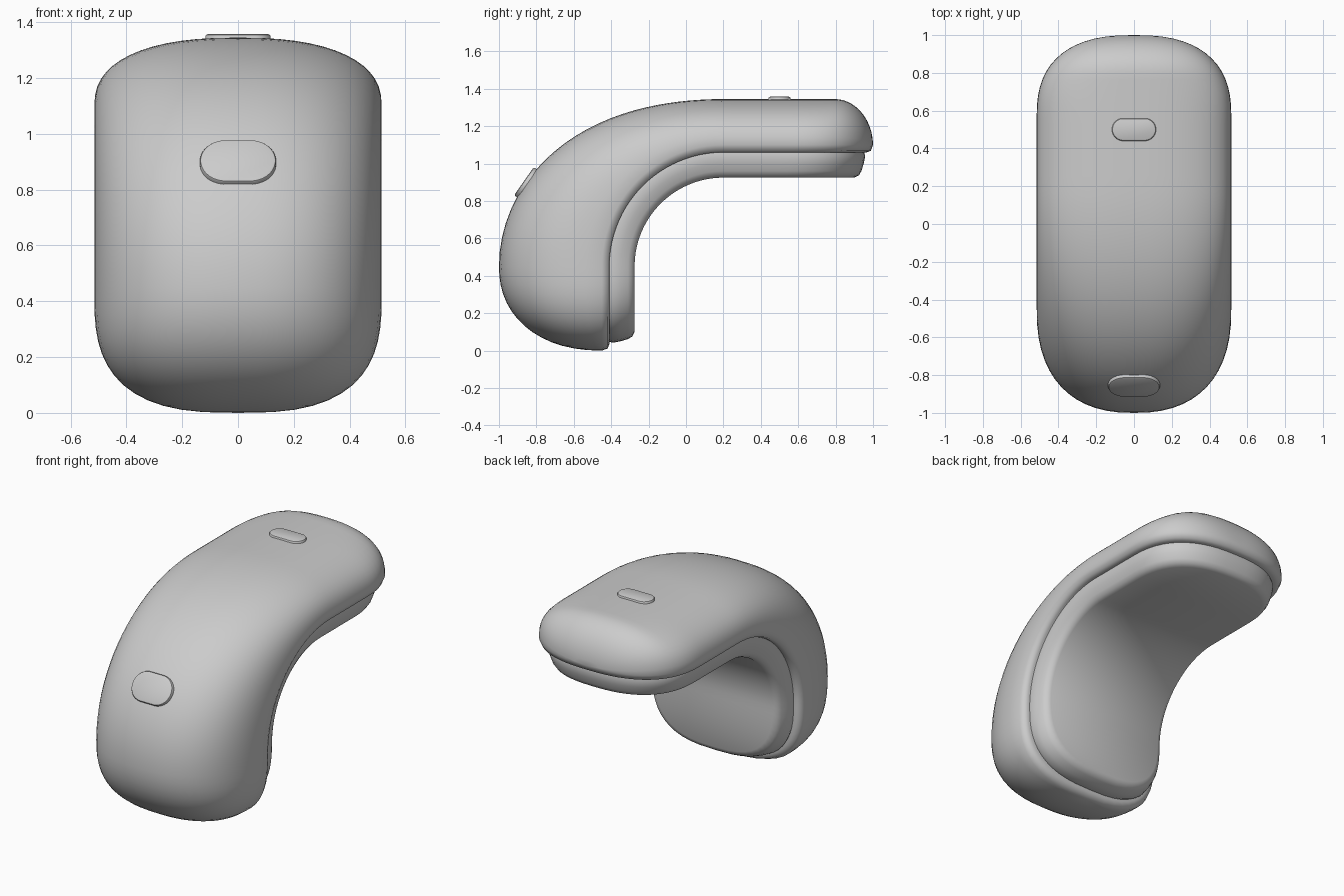
import bpy, bmesh
from math import sin, cos, pi
from mathutils import Vector, Matrix

cube = bpy.data.objects.get("Cube")
if cube:
    bpy.data.objects.remove(cube)

grey = bpy.data.materials.new("neutral grey")
grey.use_nodes = True
grey.diffuse_color = (0.6, 0.6, 0.6, 1)
grey.node_tree.nodes["Principled BSDF"].inputs["Base Color"].default_value = (0.6, 0.6, 0.6, 1)

# Spine: upright straight, quarter bend, level straight
CY, CZ, R = 0.2, 0.45, 0.61
BEND = R * pi / 2
LEVEL = 0.8
TOTAL = CZ + BEND + LEVEL
WIDTH = 0.515
LIP = 0.04


def spine_angle(s):
    return min(max((s - CZ) / R, 0), pi / 2)


def place(s, x, h):
    """Point at spine length s, sideways x, outward offset h."""
    a = spine_angle(s)
    y = CY - (R + h) * cos(a) + max(s - CZ - BEND, 0)
    z = CZ + (R + h) * sin(a) + min(s - CZ, 0)
    return Vector((x, y, z))


def falloff(d, length, n):
    """Superellipse rounding towards an end, d away from it."""
    k = max(1 - max(d, 0) / length, 0)
    return max(1 - k ** n, 0) ** (1 / n)


def half_width(s):
    return falloff(s, 0.42, 2.8) * falloff(TOTAL - s, 0.43, 2.5)


def surface(s):
    """Height of the shell crown above the spine."""
    a = spine_angle(s)
    return 0.4375 + 0.1525 * cos(2 * a) - 0.012 * sin(2 * a) ** 2


def crown(s):
    ends = falloff(s, 0.45, 2.2) * falloff(TOTAL - s, 0.2, 1.95)
    return (surface(s) - LIP) * ends


def inset_point(s, inset, h, side):
    t = inset + s * (TOTAL - 2 * inset) / TOTAL
    return place(t, side * (WIDTH - inset) * half_width(s), h)


# Stations are denser at both ends
stations = [CZ * (1 - cos(pi / 2 * i / 14)) for i in range(14)]
stations += [CZ + BEND * i / 24 for i in range(24)]
stations += [TOTAL - LEVEL * (1 - cos(pi / 2 * i / 22)) for i in range(22, -1, -1)]


def finish(name, bm, angle):
    bmesh.ops.remove_doubles(bm, verts=bm.verts, dist=0.0002)
    bmesh.ops.recalc_face_normals(bm, faces=bm.faces)
    mesh = bpy.data.meshes.new(name)
    bm.to_mesh(mesh)
    bm.free()
    mesh.materials.append(grey)
    obj = bpy.data.objects.new(name, mesh)
    bpy.context.collection.objects.link(obj)
    bpy.ops.object.select_all(action="DESELECT")
    obj.select_set(True)
    bpy.context.view_layer.objects.active = obj
    bpy.ops.object.shade_smooth_by_angle(angle=angle)
    return obj


def loft(name, section):
    """Skin closed cross-sections along the spine."""
    bm = bmesh.new()
    rows = [[bm.verts.new(p) for p in section(s)] for s in stations]
    for a, b in zip(rows, rows[1:]):
        for i in range(len(a)):
            j = (i + 1) % len(a)
            bm.faces.new((a[i], a[j], b[j], b[i]))
    return finish(name, bm, 0.9)


def shell_section(s):
    lip = [(0.035, 0), (0.012, 0.008)]
    left = [inset_point(s, i, h, -1) for i, h in lip]
    right = [inset_point(s, i, h, 1) for i, h in reversed(lip)]
    dome, n = [], 2.4
    for k in range(-14, 15):
        a = pi / 2 * k / 14
        x = abs(sin(a)) ** (2 / n) * (1 if k > 0 else -1)
        h = max(cos(a), 0) ** (2 / n)
        dome.append(place(s, x * WIDTH * half_width(s), LIP + crown(s) * h))
    return left + dome + right


def pad_section(s):
    side = [(0.05, 0.01), (0.042, -0.02), (0.05, -0.06), (0.062, -0.1),
            (0.075, -0.122), (0.1, -0.135)]
    left = [inset_point(s, i, h, -1) for i, h in side]
    right = [inset_point(s, i, h, 1) for i, h in reversed(side)]
    return left + right


loft("outer_shell", shell_section)
loft("inner_pad", pad_section)


def button(name, centre, tilt, half_length, radius, height):
    """Rounded slot-shaped button standing proud of the shell."""
    bm = bmesh.new()
    rings = []
    for shrink, z in ((0, -0.05), (0, height - 0.008), (0.003, height - 0.003), (0.01, height)):
        ring = []
        for k in range(32):
            a = 2 * pi * (k + 0.5) / 32
            r = radius - shrink
            cx = (half_length - radius) * (1 if cos(a) > 0 else -1)
            ring.append(bm.verts.new((cx + r * cos(a), r * sin(a), z)))
        rings.append(ring)
    for a, b in zip(rings, rings[1:]):
        for i in range(32):
            j = (i + 1) % 32
            bm.faces.new((a[i], a[j], b[j], b[i]))
    bm.faces.new(rings[0][::-1])
    bm.faces.new(rings[-1])
    bm.transform(Matrix.Translation(centre) @ Matrix.Rotation(tilt, 4, "X"))
    finish(name, bm, 0.6)


# Buttons sit on the crown, tilted to its slope
for name, s, half_length, radius in (("front_button", 0.695, 0.137, 0.092),
                                     ("top_button", CZ + BEND + 0.3, 0.117, 0.06)):
    centre = place(s, 0, surface(s))
    ahead = place(s + 0.02, 0, surface(s + 0.02)) - place(s - 0.02, 0, surface(s - 0.02))
    tilt = Vector((ahead.y, ahead.z)).angle_signed(Vector((1, 0)))
    button(name, centre, tilt, half_length, radius, 0.013)
